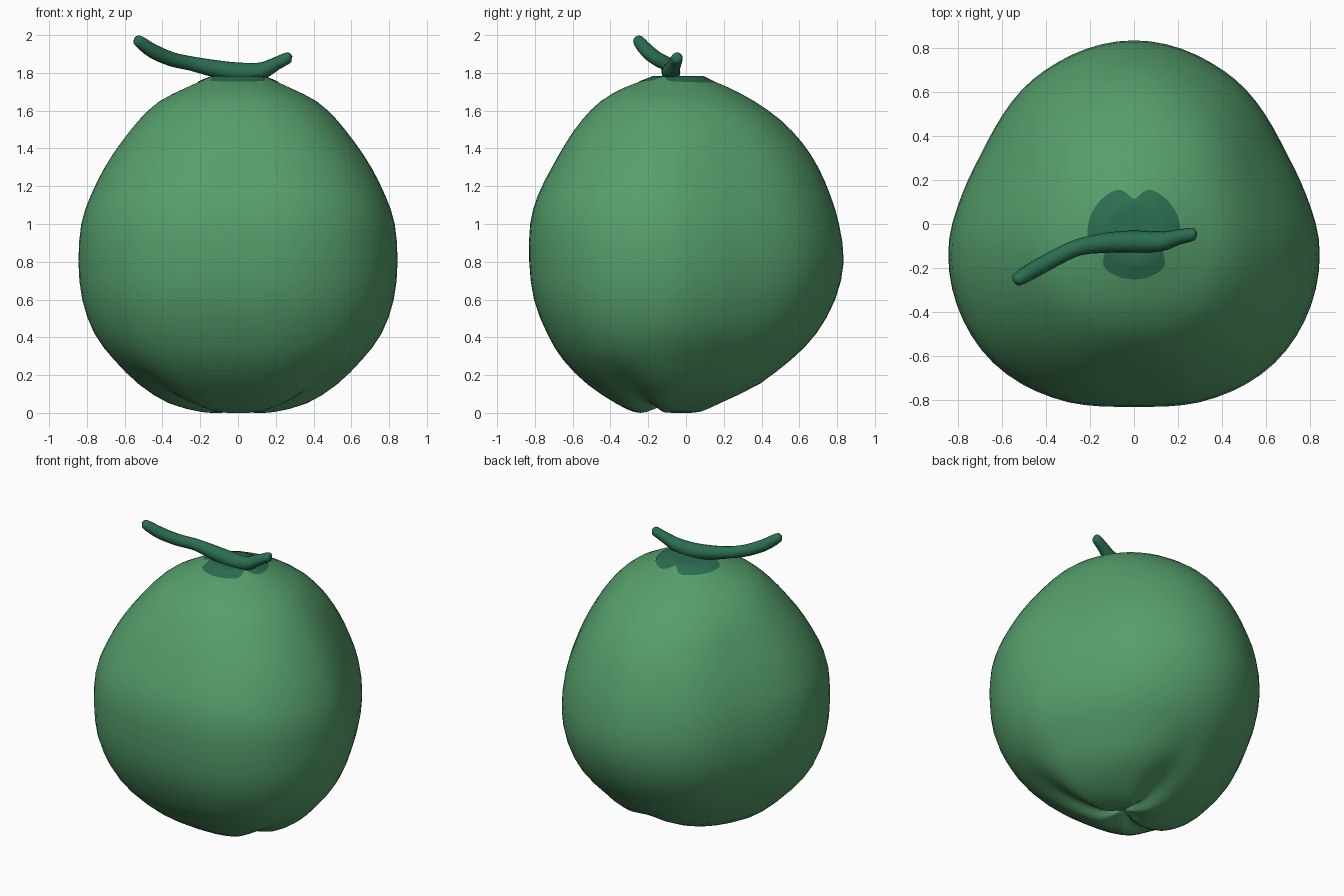
import bpy, bmesh, math
from mathutils import Vector
from mathutils.bvhtree import BVHTree

if "Cube" in bpy.data.objects:
    bpy.data.objects.remove(bpy.data.objects["Cube"])

def material(name, rgb):
    m = bpy.data.materials.new(name)
    m.diffuse_color = (*rgb, 1)
    m.use_nodes = True
    m.node_tree.nodes["Principled BSDF"].inputs["Base Color"].default_value = m.diffuse_color
    return m

green = material("husk green", (0.092, 0.345, 0.148))
dark = material("dark stem green", (0.024, 0.156, 0.080))

def catmull(a, b, c, d, t):
    return 0.5 * (2*b + (c-a)*t + (2*a-5*b+4*c-d)*t*t + (3*b-a-3*c+d)*t**3)

def table(pts, x):
    """Smooth lookup in a short list of (x, value), mirrored at both ends."""
    for i in range(len(pts) - 1):
        if x <= pts[i+1][0] or i == len(pts) - 2:
            t = (x - pts[i][0]) / (pts[i+1][0] - pts[i][0])
            a = pts[i-1][1] if i else pts[1][1]
            d = pts[i+2][1] if i + 2 < len(pts) else pts[i][1]
            return catmull(a, pts[i][1], pts[i+1][1], d, t)

def make_object(name, bm, mat, angle=40):
    bmesh.ops.recalc_face_normals(bm, faces=bm.faces)
    me = bpy.data.meshes.new(name)
    bm.to_mesh(me)
    ob = bpy.data.objects.new(name, me)
    bpy.context.collection.objects.link(ob)
    me.materials.append(mat)
    bpy.ops.object.select_all(action='DESELECT')
    ob.select_set(True)
    bpy.context.view_layer.objects.active = ob
    bpy.ops.object.shade_smooth_by_angle(angle=math.radians(angle))
    return ob

def loft(bm, rings, start=None, end=None):
    """Skin closed rings of points; optional centre points close the ends."""
    rows = [[bm.verts.new(p) for p in r] for r in rings]
    n = len(rows[0])
    for r, s in zip(rows, rows[1:]):
        for i in range(n):
            bm.faces.new((r[i], r[(i+1) % n], s[(i+1) % n], s[i]))
    for row, c in ((rows[0], start), (rows[-1], end)):
        if c:
            v = bm.verts.new(c)
            for i in range(n):
                bm.faces.new((row[i], row[(i+1) % n], v))

# Husk: rounded three-cornered section (degrees from the back, radius)
section = [(0, .84), (35, .805), (62, .765), (79, .79), (97, .85),
           (116, .89), (135, .905), (155, .88), (180, .84)]
# height, half width, front y, back y
profile = [(.03, .05, -.15, -.05), (.005, .12, -.22, .03), (.005, .20, -.275, .10),
           (.05, .37, -.37, .21), (.15, .53, -.52, .42), (.28, .66, -.65, .56),
           (.42, .765, -.735, .69), (.60, .83, -.805, .79), (.80, .85, -.83, .835),
           (1.0, .835, -.825, .81), (1.15, .785, -.785, .765), (1.30, .71, -.71, .70),
           (1.43, .625, -.635, .615), (1.55, .53, -.55, .50), (1.65, .42, -.45, .36),
           (1.72, .28, -.33, .23), (1.765, .18, -.21, .12), (1.78, .14, -.175, .09)]
SEG = 72

def husk_ring(z, w, front, back):
    ring = []
    mid, half = (front + back) / 2, (back - front) / 2
    blend = min(1, max(0, (1.85 - z) / .5)) * min(1, .7 + z)
    fade = max(0, 1 - z / .3)                      # seams only near the base
    for i in range(SEG):
        a = 2 * math.pi * i / SEG
        deg = math.degrees(a)
        r = table(section, min(deg, 360 - deg)) * blend + .845 * (1 - blend)
        off = min(abs((deg - k + 180) % 360 - 180) for k in (0, 122, 238))
        seam = math.exp(-(off / 14) ** 2) * fade
        r *= 1 - .05 * seam
        ring.append((r * math.sin(a) * w / .85, mid + r * math.cos(a) * half / .84,
                     z + .045 * seam))
    return ring

rings = []
for i in range(len(profile) - 1):
    p = [profile[max(0, min(len(profile) - 1, i + k))] for k in (-1, 0, 1, 2)]
    for t in (0, .5):
        rings.append(husk_ring(*(catmull(*c, t) for c in zip(*p))))
rings.append(husk_ring(*profile[-1]))
bm = bmesh.new()
loft(bm, rings, (0, -.1, .045), (0, -.04, 1.78))
tree = BVHTree.FromBMesh(bm)
make_object("coconut_husk", bm, green)
bm.free()

# Three-lobed scar: thin patch lying on the husk around the stem
def scar_point(i, f):
    a = 2 * math.pi * i / 60
    off = min(abs((math.degrees(a) - k + 180) % 360 - 180) for k in (0, 120, 240))
    r = f * (.212 - .06 * math.exp(-(off / 12) ** 2))
    x, y = r * math.sin(a), -.04 + r * math.cos(a)
    hit = tree.ray_cast(Vector((x, y, 3)), Vector((0, 0, -1)))[0]
    return (x, y, hit.z + .004)

bm = bmesh.new()
loft(bm, [[scar_point(i, f / 8) for i in range(60)] for f in range(1, 9)],
     (0, -.04, 1.784))
make_object("stem_scar", bm, dark)
bm.free()

# Stem: crooked stalk lying across the top (x, y, z, radius)
path = [(-.54, -.26, 1.977, .018), (-.525, -.25, 1.968, .031), (-.45, -.205, 1.915, .038),
        (-.35, -.15, 1.872, .038), (-.25, -.105, 1.85, .038), (-.12, -.085, 1.822, .046),
        (0, -.08, 1.805, .05), (.12, -.08, 1.81, .045), (.2, -.06, 1.848, .035),
        (.265, -.047, 1.88, .030), (.28, -.045, 1.885, .018)]
pts = []
for i in range(len(path) - 1):
    p = [path[max(0, min(len(path) - 1, i + k))] for k in (-1, 0, 1, 2)]
    pts += [[catmull(*c, t) for c in zip(*p)] for t in (0, .33, .67)]
pts.append(path[-1])
tube = []
for i, p in enumerate(pts):
    d = (Vector(pts[min(i+1, len(pts)-1)][:3]) - Vector(pts[max(i-1, 0)][:3])).normalized()
    u = d.cross(Vector((0, 1, 0))).normalized()
    v = d.cross(u)
    tube.append([Vector(p[:3]) + p[3] * (u * math.cos(k * math.pi / 8) + v * math.sin(k * math.pi / 8))
                 for k in range(16)])
bm = bmesh.new()
loft(bm, tube, (-.548, -.264, 1.982), (.288, -.044, 1.888))
make_object("stem", bm, dark, 70)
bm.free()
